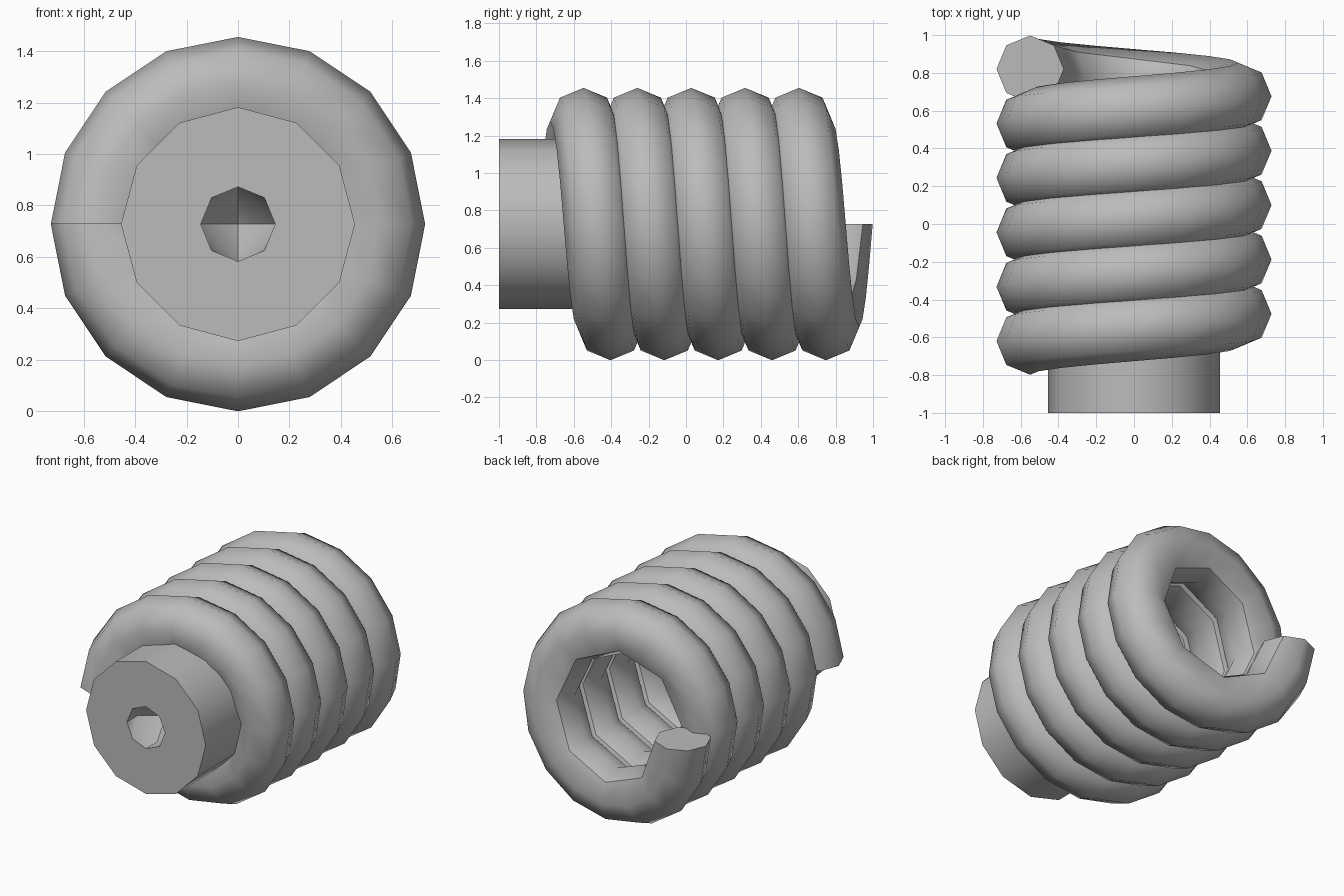
import bpy, bmesh
from math import sin, cos, pi, radians
from mathutils import Vector

cube = bpy.data.objects.get("Cube")
if cube:
    bpy.data.objects.remove(cube, do_unlink=True)

AXIS_Z = 0.727          # height of the shared centre axis
COIL_R, TUBE_R = 0.55, 0.178
TURNS, STEPS, SIDES = 5, 16, 8
START_Y, PITCH = -0.62, 0.288

grey = bpy.data.materials.new("plain grey")
grey.use_nodes = True
colour = (0.5, 0.5, 0.5, 1)
grey.diffuse_color = colour
grey.node_tree.nodes["Principled BSDF"].inputs["Base Color"].default_value = colour


def finish(bm, name, angle):
    bmesh.ops.recalc_face_normals(bm, faces=bm.faces)
    mesh = bpy.data.meshes.new(name)
    bm.to_mesh(mesh)
    bm.free()
    mesh.materials.append(grey)
    obj = bpy.data.objects.new(name, mesh)
    bpy.context.collection.objects.link(obj)
    bpy.ops.object.select_all(action="DESELECT")
    obj.select_set(True)
    bpy.context.view_layer.objects.active = obj
    bpy.ops.object.shade_smooth_by_angle(angle=radians(angle))
    return obj


def polar(radius, angle, y):
    """Point around the axis, starting on the right and rising over the top."""
    return Vector((-radius * cos(angle), y, AXIS_Z + radius * sin(angle)))


def ring(bm, count, radius, y):
    return [bm.verts.new(polar(radius, 2 * pi * i / count, y)) for i in range(count)]


def skin(bm, a, b):
    n = len(a)
    for i in range(n):
        j = (i + 1) % n
        bm.faces.new((a[i], a[j], b[j], b[i]))


# Spring: an eight-sided tube swept along a helix, coarser on its inner side
bm = bmesh.new()
sections = []
for i in range(TURNS * STEPS + 1):
    turn = i / STEPS
    section = []
    for j in range(SIDES):
        a = 2 * pi * j / SIDES
        radius = COIL_R + TUBE_R * cos(a)
        if i % 2 and cos(a) < -0.1:
            radius *= cos(pi / SIDES)
        y = START_Y + PITCH * turn + TUBE_R * sin(a)
        section.append(bm.verts.new(polar(radius, 2 * pi * turn, y)))
    sections.append(section)
for a, b in zip(sections, sections[1:]):
    skin(bm, a, b)
bm.faces.new(sections[0])
bm.faces.new(sections[-1])
finish(bm, "coil_spring", 46)

# Plug: twelve-sided cylinder with a faceted pocket in its front
bm = bmesh.new()
front = ring(bm, 12, 0.455, -1)
back = ring(bm, 12, 0.455, -0.5)
skin(bm, front, back)
bm.faces.new(back)

# Pocket: octagonal rim, square floor edge and a sunken point
rim = ring(bm, 8, 0.145, -1)
floor = ring(bm, 4, 0.145, -0.88)
tip = bm.verts.new((0, -0.78, AXIS_Z))
for i in range(4):
    k = (i + 1) % 4
    left, mid, right = rim[2 * i], rim[2 * i + 1], rim[2 * k]
    bm.faces.new((left, mid, floor[i]))
    bm.faces.new((mid, floor[k], floor[i]))
    bm.faces.new((mid, right, floor[k]))
    bm.faces.new((floor[i], floor[k], tip))

# Front face between the outer edge and the rim, one quarter at a time
for q in range(4):
    o = [front[(3 * q + n) % 12] for n in range(4)]
    r = [rim[(2 * q + n) % 8] for n in range(3)]
    bm.faces.new(o + r[::-1])
finish(bm, "front_plug", 35)
